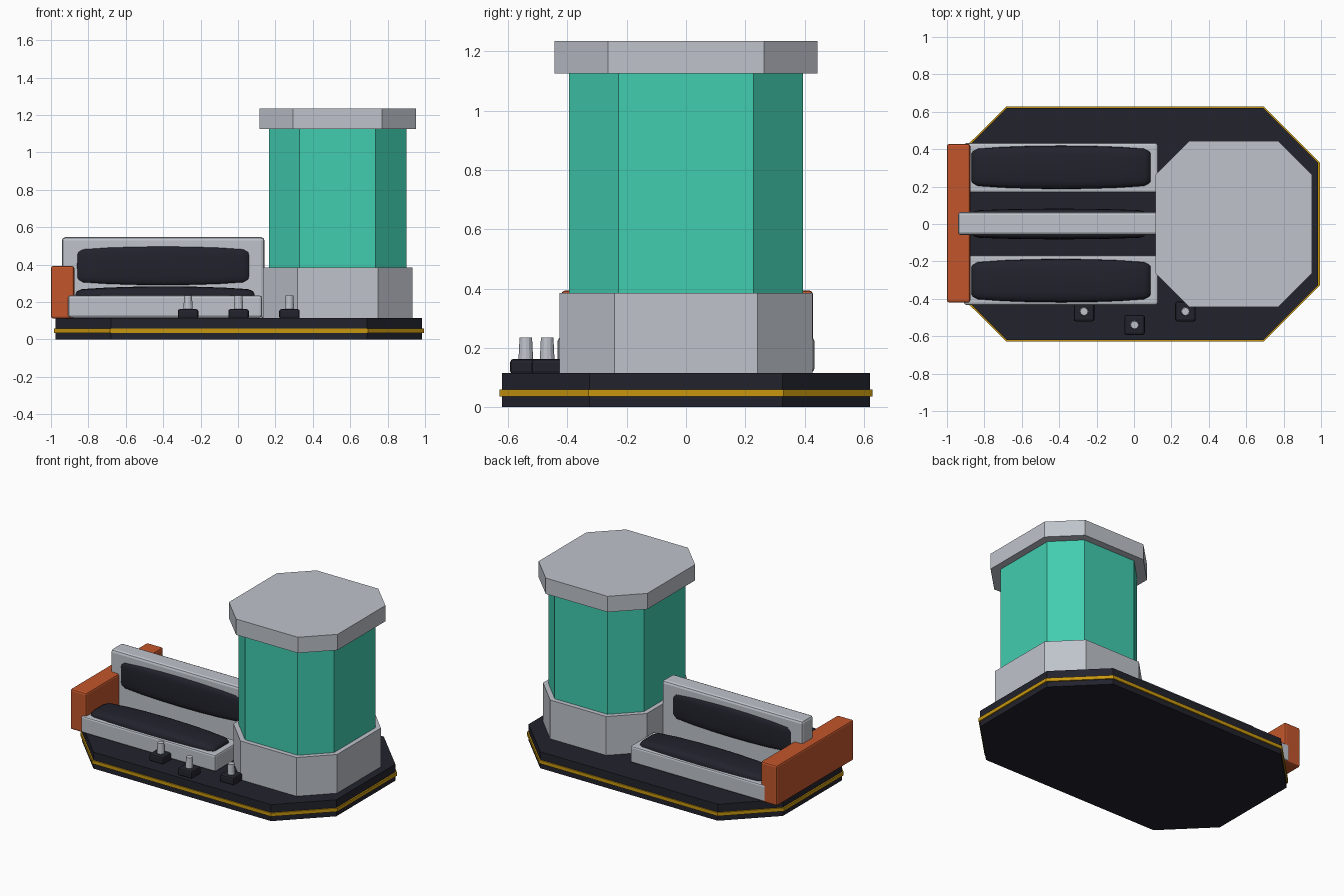
import bpy, bmesh, math

if "Cube" in bpy.data.objects:
    bpy.data.objects.remove(bpy.data.objects["Cube"])


def mat(name, rgb):
    m = bpy.data.materials.new(name)
    m.diffuse_color = (*rgb, 1)
    m.use_nodes = True
    m.node_tree.nodes["Principled BSDF"].inputs["Base Color"].default_value = m.diffuse_color
    return m


GREY = mat("light grey metal", (0.52, 0.55, 0.60))
TEAL = mat("teal glass", (0.053, 0.61, 0.43))
DARK = mat("dark navy", (0.016, 0.016, 0.026))
ORANGE = mat("burnt orange", (0.54, 0.093, 0.025))
GOLD = mat("gold trim", (0.58, 0.31, 0.005))


def finish(name, bm, material):
    bmesh.ops.recalc_face_normals(bm, faces=bm.faces)
    me = bpy.data.meshes.new(name)
    bm.to_mesh(me)
    bm.free()
    me.materials.append(material)
    ob = bpy.data.objects.new(name, me)
    bpy.context.collection.objects.link(ob)
    return ob


def octagon(name, cx, hx, hy, ex, ey, z0, z1, material):
    """Prism with cut corners: half sizes hx, hy and half edge lengths ex, ey."""
    pts = [(hx, -ey), (hx, ey), (ex, hy), (-ex, hy),
           (-hx, ey), (-hx, -ey), (-ex, -hy), (ex, -hy)]
    bm = bmesh.new()
    lo = [bm.verts.new((cx + x, y, z0)) for x, y in pts]
    hi = [bm.verts.new((cx + x, y, z1)) for x, y in pts]
    bm.faces.new(lo)
    bm.faces.new(hi)
    for i in range(8):
        j = (i + 1) % 8
        bm.faces.new((lo[i], lo[j], hi[j], hi[i]))
    return finish(name, bm, material)


def box(name, x, y, z, material, bevel=0.012):
    """Box from (min, max) ranges with a small chamfer."""
    bm = bmesh.new()
    bmesh.ops.create_cube(bm, size=1)
    for v in bm.verts:
        v.co = [(r[0] + r[1]) / 2 + c * (r[1] - r[0]) for r, c in zip((x, y, z), v.co)]
    bmesh.ops.bevel(bm, geom=bm.edges[:], offset=bevel, segments=2, profile=0.5, affect='EDGES')
    return finish(name, bm, material)


def cushion(name, centre, half_len, half_w, half_t, upright):
    """Pillow along x: rounded cross-sections, swelling towards the middle."""
    stations = [(-1, 0.66, 0.25), (-0.985, 0.74, 0.5), (-0.93, 0.86, 0.72),
                (-0.65, 0.94, 0.88), (-0.33, 0.985, 0.97), (0, 1, 1)]
    stations += [(-t, w, h) for t, w, h in reversed(stations[:-1])]
    n = 24
    bm = bmesh.new()
    rings = []
    for t, w, h in stations:
        ring = []
        for k in range(n):
            a = 2 * math.pi * k / n
            c, s = math.cos(a), math.sin(a)
            u = math.copysign(abs(c) ** 0.5, c) * half_w * w
            v = math.copysign(abs(s) ** 0.7, s) * half_t * h
            dy, dz = (v, u) if upright else (u, v)
            ring.append(bm.verts.new((centre[0] + t * half_len, centre[1] + dy, centre[2] + dz)))
        rings.append(ring)
    bm.faces.new(rings[0])
    bm.faces.new(rings[-1])
    for r, q in zip(rings, rings[1:]):
        for i in range(n):
            j = (i + 1) % n
            bm.faces.new((r[i], r[j], q[j], q[i]))
    ob = finish(name, bm, DARK)
    ob.data.shade_smooth()
    ob.data.set_sharp_from_angle(angle=math.radians(40))
    return ob


# Base platform with gold band
octagon("base_platform", 0.005, 0.98, 0.62, 0.685, 0.325, 0, 0.115, DARK)
octagon("base_trim", 0.005, 0.99, 0.628, 0.689, 0.328, 0.036, 0.06, GOLD)

# Tank tower
octagon("tank_foot", 0.533, 0.40, 0.426, 0.216, 0.241, 0.11, 0.385, GREY)
octagon("tank_glass", 0.533, 0.368, 0.394, 0.203, 0.228, 0.38, 1.13, TEAL)
octagon("tank_cap", 0.533, 0.419, 0.443, 0.238, 0.263, 1.125, 1.235, GREY)

# Double-sided bench
box("bench_backboard", (-0.942, 0.142), (-0.06, 0.065), (0.11, 0.547), GREY, 0.018)
box("bench_end", (-1.0, -0.875), (-0.42, 0.428), (0.112, 0.393), ORANGE)
for side, label in ((-1, "front"), (1, "back")):
    ys = sorted((side * 0.168, side * 0.433))
    box(label + "_seat_tray", (-0.908, 0.128), ys, (0.118, 0.235), GREY)
    cushion(label + "_seat_cushion", (-0.39, side * 0.303, 0.232), 0.478, 0.116, 0.052, False)
    cushion(label + "_back_cushion", (-0.4, side * 0.052, 0.394), 0.46, 0.104, 0.03, True)

# Control knobs
for i, (x, y) in enumerate(((-0.267, -0.468), (0.003, -0.54), (0.275, -0.468))):
    box(f"knob_block_{i + 1}", (x - 0.055, x + 0.055), (y - 0.053, y + 0.053), (0.11, 0.163), DARK)
    bm = bmesh.new()
    bmesh.ops.create_cone(bm, cap_ends=True, segments=12, radius1=0.025, radius2=0.021, depth=0.08)
    bmesh.ops.translate(bm, verts=bm.verts, vec=(x, y, 0.195))
    finish(f"knob_pin_{i + 1}", bm, GREY)
